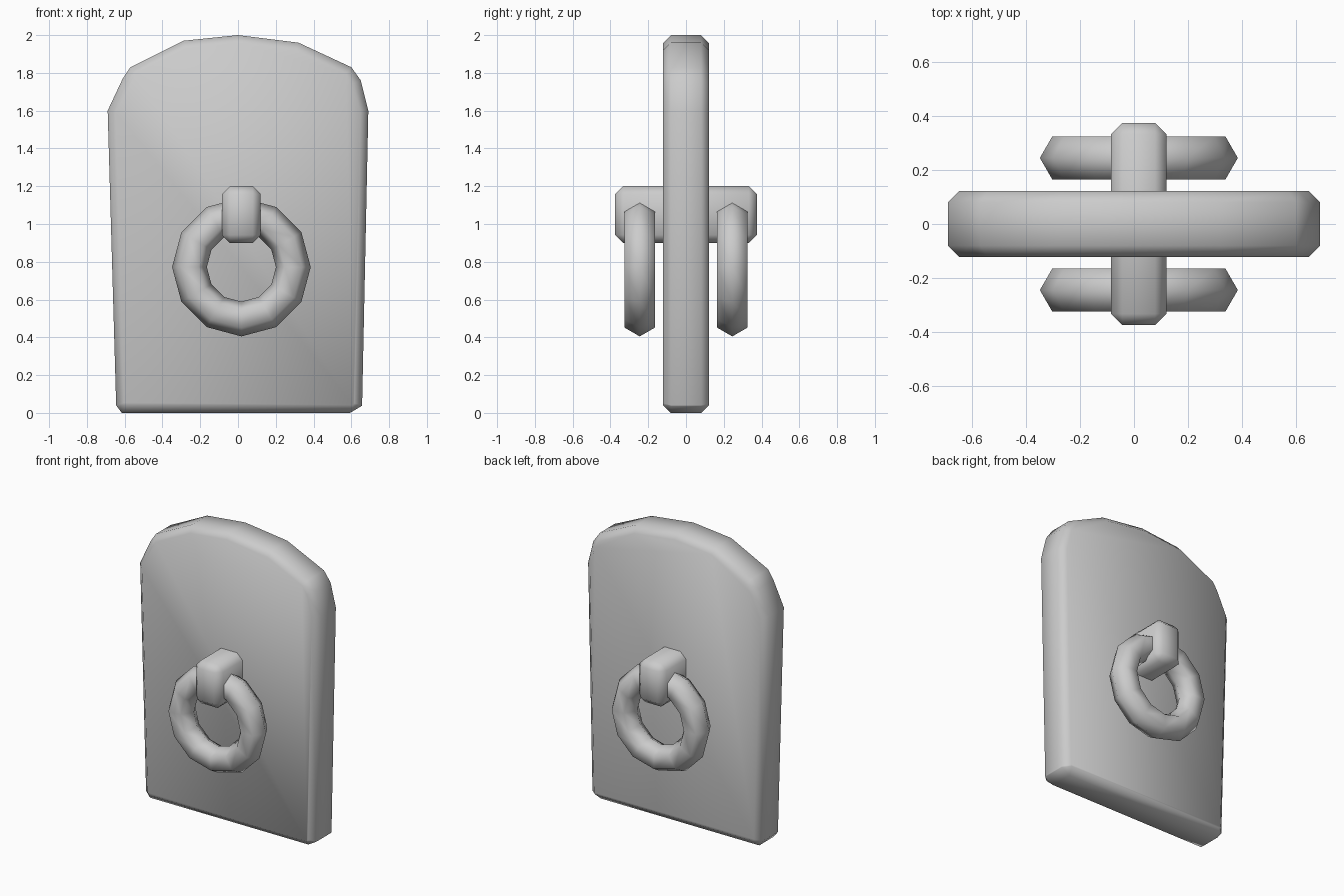
import bpy, bmesh, math

if "Cube" in bpy.data.objects:
    bpy.data.objects.remove(bpy.data.objects["Cube"])


def finish(obj, bevel=0.0):
    # single-segment softened edges and smooth shading
    bpy.ops.object.select_all(action='DESELECT')
    bpy.context.view_layer.objects.active = obj
    obj.select_set(True)
    if bevel:
        mod = obj.modifiers.new("soft_edges", 'BEVEL')
        mod.width = bevel
        mod.segments = 1
        mod.limit_method = 'ANGLE'
        mod.angle_limit = math.radians(60)
        bpy.ops.object.modifier_apply(modifier=mod.name)
    bpy.ops.object.shade_smooth_by_angle(angle=math.radians(70))


def extruded(name, outline, y0, y1, bevel):
    # prism from an outline in the xz plane
    bm = bmesh.new()
    face = bm.faces.new([bm.verts.new((x, y0, z)) for x, z in outline])
    ext = bmesh.ops.extrude_face_region(bm, geom=[face])
    verts = [g for g in ext['geom'] if isinstance(g, bmesh.types.BMVert)]
    bmesh.ops.translate(bm, verts=verts, vec=(0, y1 - y0, 0))
    bmesh.ops.recalc_face_normals(bm, faces=bm.faces)
    mesh = bpy.data.meshes.new(name)
    bm.to_mesh(mesh)
    bm.free()
    obj = bpy.data.objects.new(name, mesh)
    bpy.context.collection.objects.link(obj)
    finish(obj, bevel)
    return obj


# Arched slab, slightly uneven, with clipped bottom corners
slab = [(-0.615, 0), (0.635, 0), (0.657, 0.04), (0.69, 1.6), (0.65, 1.76),
        (0.60, 1.83), (0.32, 1.96), (0, 2.0), (-0.29, 1.97), (-0.57, 1.83),
        (-0.61, 1.77), (-0.69, 1.6), (-0.645, 0.04)]
extruded("door_slab", slab, -0.122, 0.122, 0.042)

# Bracket passing through the slab to hold both rings
bracket = [(-0.085, 0.9), (0.12, 0.9), (0.12, 1.2), (-0.085, 1.2)]
extruded("ring_bracket", bracket, -0.375, 0.375, 0.042)

# Hanging rings, front and back
for name, y in (("front_ring", -0.245), ("back_ring", 0.245)):
    bpy.ops.mesh.primitive_torus_add(
        major_segments=12, minor_segments=6, major_radius=0.275,
        minor_radius=0.092, location=(0.018, y, 0.772),
        rotation=(math.pi / 2, 0, 0))
    ring = bpy.context.object
    ring.name = name
    finish(ring)
